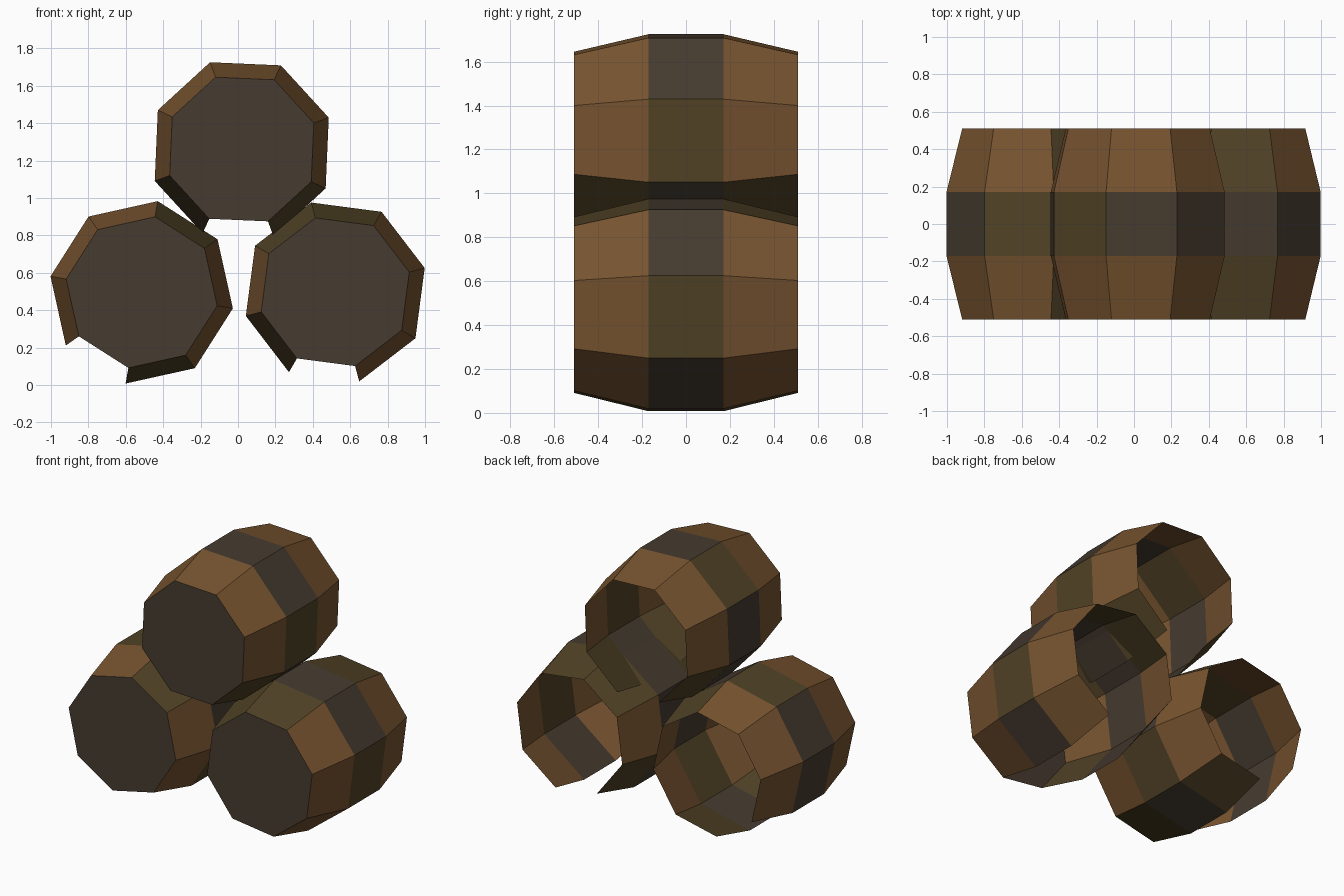
import bpy, bmesh
from math import radians, cos, sin

if "Cube" in bpy.data.objects:
    bpy.data.objects.remove(bpy.data.objects["Cube"])


def material(name, rgb):
    m = bpy.data.materials.new(name)
    m.diffuse_color = (*rgb, 1)
    m.use_nodes = True
    m.node_tree.nodes["Principled BSDF"].inputs["Base Color"].default_value = m.diffuse_color
    return m


MATS = [material("brown_wood", (0.185, 0.088, 0.029)),
        material("dark_grey_brown", (0.061, 0.044, 0.029)),
        material("olive_brown", (0.082, 0.055, 0.019))]
BROWN, GREY, OLIVE = range(3)

SIDES = 8
RINGS = [(-0.51, 0.41), (-0.17, 0.495), (0.17, 0.495), (0.51, 0.41)]  # y, radius


def barrel(name, cx, cz, turn, olive_ends, olive_mid):
    """Eight-sided barrel lying along y; bottom stave (6) and back end are open."""
    bm = bmesh.new()
    rings = []
    for y, r in RINGS:
        ring = []
        for k in range(SIDES):
            a = radians(turn + 45 * k)
            ring.append(bm.verts.new((cx + r * cos(a), y, cz + r * sin(a))))
        rings.append(ring)
    # staves: stave k spans corner k-1 to corner k
    for k in range(SIDES):
        if k == 6:
            continue
        for i in range(3):
            a, b = rings[i], rings[i + 1]
            f = bm.faces.new((a[k - 1], b[k - 1], b[k], a[k]))
            f.normal_update()
            mid = f.calc_center_median()
            if f.normal.x * (mid.x - cx) + f.normal.z * (mid.z - cz) < 0:
                f.normal_flip()
            if i == 1:
                f.material_index = OLIVE if k in olive_mid else GREY
            else:
                f.material_index = OLIVE if k in olive_ends else BROWN
    # front lid
    lid = bm.faces.new(rings[0])
    lid.normal_update()
    if lid.normal.y > 0:
        lid.normal_flip()
    lid.material_index = GREY
    me = bpy.data.meshes.new(name)
    bm.to_mesh(me)
    bm.free()
    for m in MATS:
        me.materials.append(m)
    ob = bpy.data.objects.new(name, me)
    bpy.context.collection.objects.link(ob)


# stack of three barrels
barrel("top_barrel", 0.02, 1.26, 20, {5, 7}, {0, 3})
barrel("right_barrel", 0.52, 0.497, 15, {2, 3, 5}, {0})
barrel("left_barrel", -0.515, 0.495, -10, {2, 7}, {0, 3})
